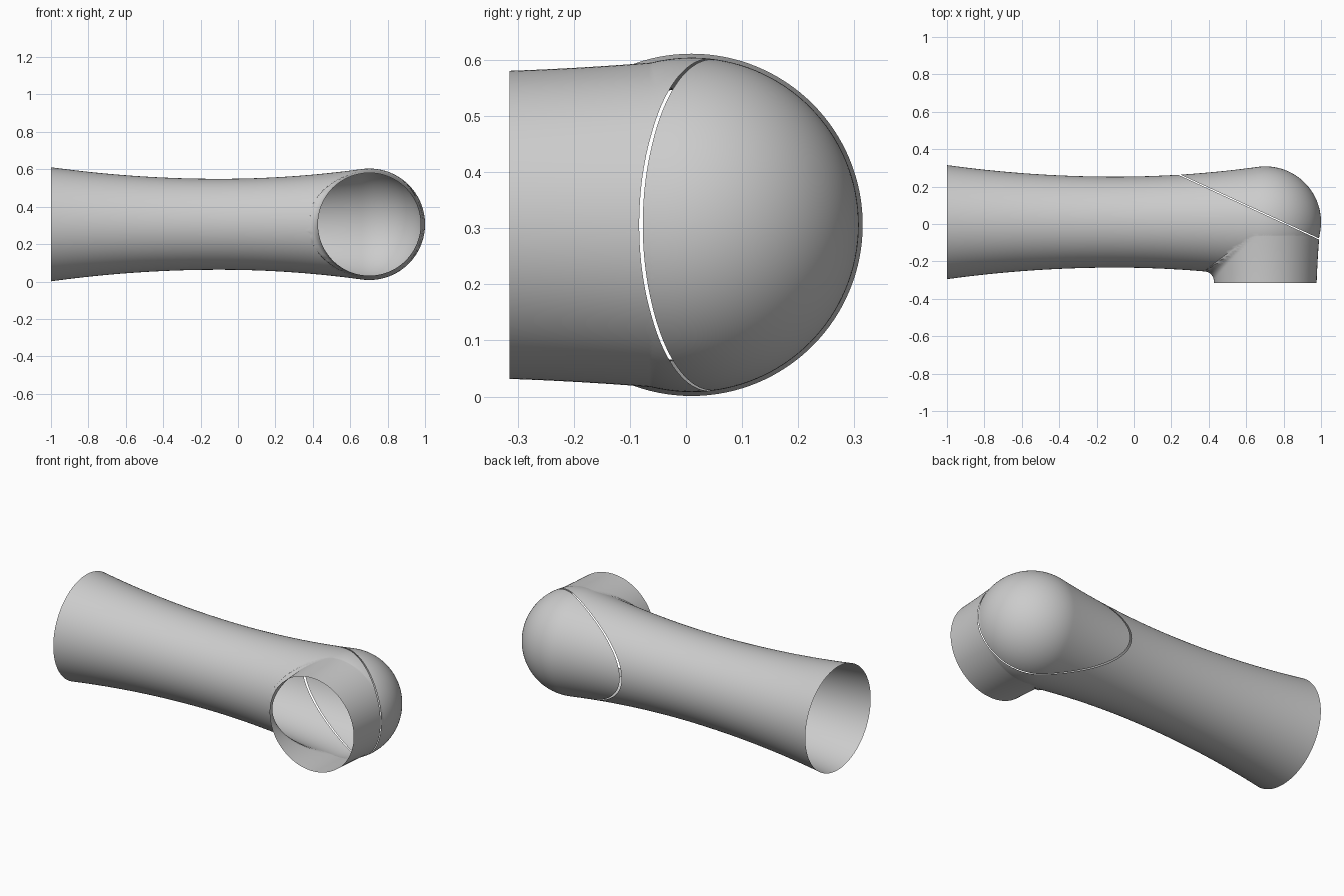
import bpy, bmesh, math
from mathutils import Vector

if "Cube" in bpy.data.objects:
    bpy.data.objects.remove(bpy.data.objects["Cube"], do_unlink=True)

SEGMENTS = 128
CENTRE = Vector((0.702, 0.01, 0.306))   # where the two tube axes meet
BALL = 0.298                            # radius of the rounded end
JOIN = 0.66                             # where the long tube meets the ball
MOUTH = -0.315                          # y of the short branch opening
FILLET = 0.05

grey = bpy.data.materials.new("plain grey")
grey.use_nodes = True
colour = (0.6, 0.6, 0.6, 1)
grey.diffuse_color = colour
grey.node_tree.nodes["Principled BSDF"].inputs["Base Color"].default_value = colour


def tube_radius(x):
    return 0.243 + (0.09 if x > -0.1 else 0.0765) * (x + 0.1) ** 2


def branch_radius(y):
    u = y - MOUTH
    return 0.2745 + 0.035 * u + 0.09 * u * u


def skin(name, rings):
    """Closed solid through a list of equal point rings."""
    bm = bmesh.new()
    rows = [[bm.verts.new(p) for p in ring] for ring in rings]
    for a, b in zip(rows, rows[1:]):
        for i in range(SEGMENTS):
            j = (i + 1) % SEGMENTS
            bm.faces.new((a[i], a[j], b[j], b[i]))
    bm.faces.new(rows[0])
    bm.faces.new(rows[-1])
    bmesh.ops.remove_doubles(bm, verts=bm.verts, dist=0.00001)
    bmesh.ops.recalc_face_normals(bm, faces=bm.faces)
    mesh = bpy.data.meshes.new(name)
    bm.to_mesh(mesh)
    bm.free()
    mesh.materials.append(grey)
    obj = bpy.data.objects.new(name, mesh)
    bpy.context.collection.objects.link(obj)
    return obj


angles = [2 * math.pi * i / SEGMENTS for i in range(SEGMENTS)]

# Long waisted tube ending in a ball
profile = [(x, tube_radius(x)) for x in (-1 + (JOIN + 1) * i / 60 for i in range(60))]
start = math.acos((JOIN - CENTRE.x) / BALL)
for i in range(41):
    a = max(start * (1 - i / 40), 0.012)
    profile.append((CENTRE.x + BALL * math.cos(a), BALL * math.sin(a)))
body = skin("long_tube", [
    [(x, CENTRE.y + r * math.cos(a), CENTRE.z + r * math.sin(a)) for a in angles]
    for x, r in profile])


# Short branch, flared into the long tube on its inner side
def branch_point(y, a):
    r = branch_radius(y)
    f = FILLET * max(0, -math.cos(a)) ** 3
    if f > 0.0001:
        x, z = CENTRE.x + (r + f) * math.cos(a), r * math.sin(a)
        wall = CENTRE.y - math.sqrt(max(0, tube_radius(x) ** 2 - z * z))
        d = min(max(wall - y, 0), f)
        r += f - math.sqrt(max(0, f * f - (f - d) ** 2))
    return (CENTRE.x + r * math.cos(a), y, CENTRE.z + r * math.sin(a))


ROWS = 56
branch = skin("branch_helper", [
    [branch_point(MOUTH + (CENTRE.y - MOUTH) * i / ROWS, a) for a in angles]
    for i in range(ROWS + 1)])
branch.hide_render = True

union = body.modifiers.new("join branch", "BOOLEAN")
union.operation = "UNION"
union.solver = "EXACT"
union.object = branch
bpy.context.view_layer.objects.active = body
body.select_set(True)
bpy.ops.object.modifier_apply(modifier=union.name)
bpy.data.objects.remove(branch, do_unlink=True)

# Second part: the rounded heel behind the slanted seam
heel = body.copy()
heel.data = body.data.copy()
heel.name = "heel_cap"
bpy.context.collection.objects.link(heel)

seam_point = Vector((0.25, 0.26, 0))
seam_normal = Vector((0.345, 0.75, 0)).normalized()
GAP = 0.003

for obj, side in ((body, 1), (heel, -1)):
    bm = bmesh.new()
    bm.from_mesh(obj.data)
    # Open the two tube ends
    ends = [f for f in bm.faces
            if all(v.co.x < -0.9995 for v in f.verts)
            or all(v.co.y < MOUTH + 0.0005 for v in f.verts)]
    bmesh.ops.delete(bm, geom=ends, context="FACES")
    # Split along the seam, leaving a narrow gap
    bmesh.ops.bisect_plane(
        bm, geom=bm.verts[:] + bm.edges[:] + bm.faces[:], dist=0.00001,
        plane_co=seam_point - seam_normal * GAP * side,
        plane_no=seam_normal * side, clear_outer=True)
    bmesh.ops.remove_doubles(bm, verts=bm.verts, dist=0.0002)
    bm.to_mesh(obj.data)
    bm.free()
    bpy.ops.object.select_all(action="DESELECT")
    obj.select_set(True)
    bpy.context.view_layer.objects.active = obj
    bpy.ops.object.shade_smooth_by_angle(angle=math.radians(40))
